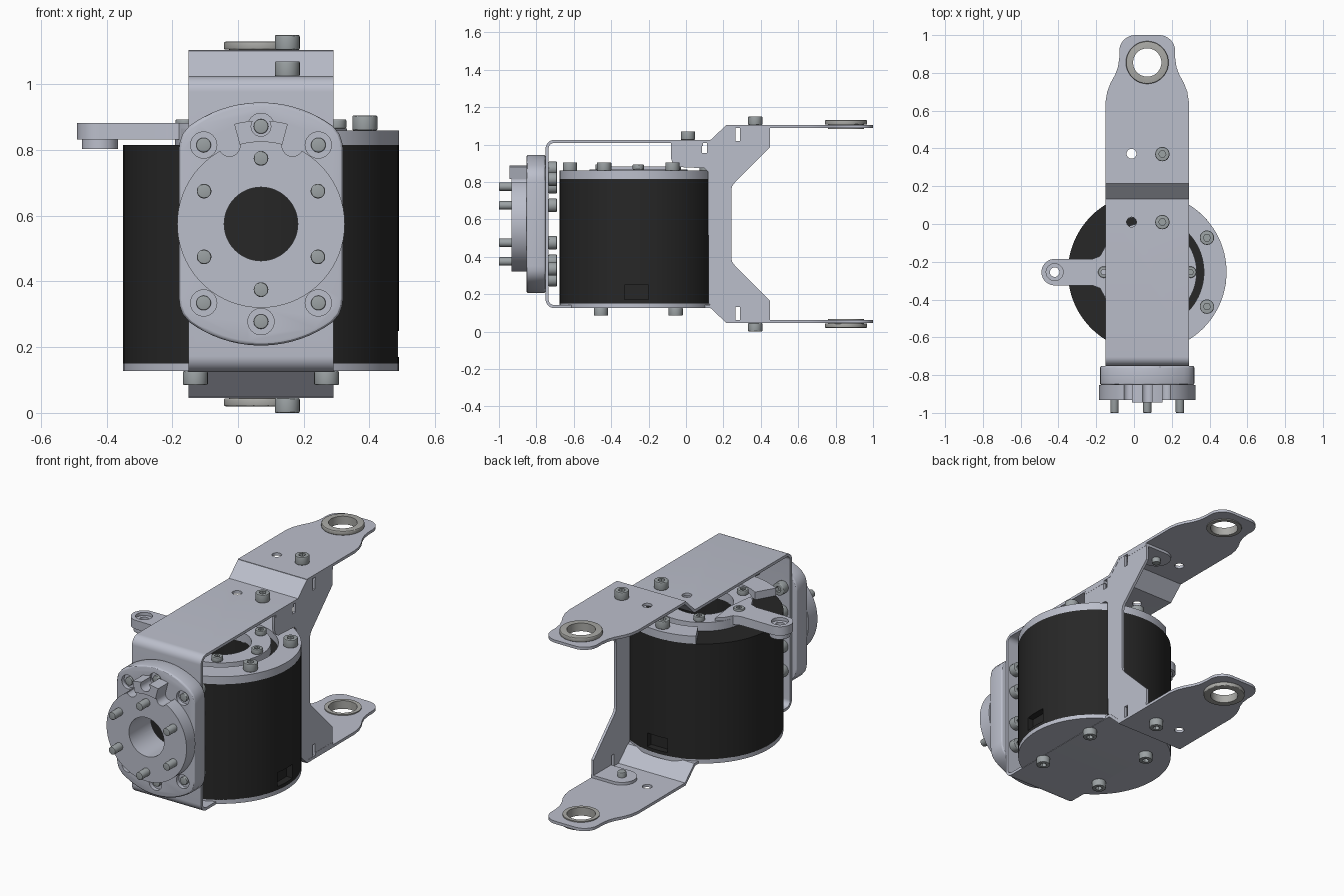
import bpy, bmesh, math
from mathutils import Vector

if "Cube" in bpy.data.objects:
    bpy.data.objects.remove(bpy.data.objects["Cube"])

CX, CY, CZ = 0.07, -0.255, 0.575      # motor axis (x, y) and mid height
paint = {}

def place(a, b, h, axis):
    return {'x': (h, a, b), 'y': (a, h, b), 'z': (a, b, h)}[axis]

def circle(a, b, r, n=64, start=0, end=360):
    full = end - start == 360
    steps = n if full else n + 1
    return [(a + r * math.cos(t), b + r * math.sin(t)) for t in
            (math.radians(start + (end - start) * i / n) for i in range(steps))]

def finish(name, bm, mat='body'):
    bmesh.ops.recalc_face_normals(bm, faces=bm.faces)
    me = bpy.data.meshes.new(name)
    bm.to_mesh(me)
    bm.free()
    ob = bpy.data.objects.new(name, me)
    bpy.context.collection.objects.link(ob)
    paint[name] = mat
    return ob

def prism(name, pts, lo, hi, axis='z', mat='body'):
    bm = bmesh.new()
    low = [bm.verts.new(place(a, b, lo, axis)) for a, b in pts]
    top = [bm.verts.new(place(a, b, hi, axis)) for a, b in pts]
    bm.faces.new(low)
    bm.faces.new(top)
    n = len(pts)
    for i in range(n):
        bm.faces.new((low[i], low[(i + 1) % n], top[(i + 1) % n], top[i]))
    return finish(name, bm, mat)

def bake(ob):
    dg = bpy.context.evaluated_depsgraph_get()
    ob.data = bpy.data.meshes.new_from_object(ob.evaluated_get(dg))
    ob.modifiers.clear()

def cut(ob, pts, lo, hi, axis='z'):
    tool = prism('cutter', pts, lo, hi, axis)
    tool.hide_render = True
    m = ob.modifiers.new('cut', 'BOOLEAN')
    m.operation, m.solver, m.object = 'DIFFERENCE', 'EXACT', tool
    bake(ob)
    bpy.data.objects.remove(tool)

def bevel(ob, width):
    m = ob.modifiers.new('bevel', 'BEVEL')
    m.width, m.segments, m.angle_limit = width, 3, math.radians(60)
    bake(ob)

def box(a0, a1, b0, b1):
    return [(a0, b0), (a1, b0), (a1, b1), (a0, b1)]

def bolt(name, a, b, seat, top, axis='z', r=0.038, shank=0.03):
    """Socket head from seat to top, shank running the other way."""
    s = 1 if top > seat else -1
    head = prism(name, circle(a, b, r, 28), seat, top, axis, 'steel')
    bevel(head, 0.004)
    cut(head, circle(a, b, r * 0.5, 6), top - s * 0.022, top + s * 0.02, axis)
    stem = prism(name + '_shank', circle(a, b, r * 0.62, 20), seat - s * shank, seat + s * 0.005, axis, 'steel')
    bevel(stem, 0.004)

def polar(r, deg, a=CX, b=CY):
    return a + r * math.cos(math.radians(deg)), b + r * math.sin(math.radians(deg))

def flip(z, lower):
    return 2 * CZ - z if lower else z

# Motor can with windows, bottom flange and partial top rim
can = prism('motor_can', circle(CX, CY, 0.42, 96), 0.15, 0.816, mat='black')
cut(can, circle(CX, CY, 0.16), 0.5, 0.9)
cut(can, box(CX + 0.38, CX + 0.5, -0.33, -0.2), 0.17, 0.25)
cut(can, box(0.005, 0.135, CY + 0.38, CY + 0.5), 0.17, 0.25)
prism('motor_bottom_flange', circle(CX, CY, 0.42, 96), 0.127, 0.151)
prism('motor_top_rim', circle(CX, CY, 0.42, 72, -120, 120) + circle(CX, CY, 0.3, 72, 120, -120), 0.816, 0.86)
for i, d in enumerate((-90, -30, 30, 90)):
    bolt(f'rim_bolt_{i}', *polar(0.365, d), 0.86, 0.905)
for i, (sx, sy) in enumerate(((-1, -1), (-1, 1), (1, -1), (1, 1))):
    bolt(f'base_bolt_{i}', CX + sx * 0.2, CY + sy * 0.2, 0.127, 0.085)

# Output hub with side lever
hub = prism('output_hub', circle(CX, CY, 0.262, 80), 0.81, 0.866)
cut(hub, circle(CX, CY, 0.16), 0.7, 1)
for i in range(6):
    bolt(f'hub_bolt_{i}', *polar(0.23, 60 * i), 0.866, 0.893, r=0.03)
lever = prism('side_lever', circle(-0.42, CY, 0.07, 24, 90, 270) +
              [(-0.22, CY - 0.07), (-0.18, CY - 0.085), (-0.155, CY - 0.13), (-0.12, CY - 0.16),
               (-0.1, CY), (-0.12, CY + 0.16), (-0.155, CY + 0.13), (-0.18, CY + 0.085),
               (-0.22, CY + 0.07)], 0.832, 0.883)
spacer = prism('lever_spacer', circle(-0.42, CY, 0.055, 40), 0.803, 0.832)
for part in (lever, spacer):
    cut(part, circle(-0.42, CY, 0.025, 28), 0.7, 1)
cut(lever, circle(-0.42, CY, 0.045, 36), 0.865, 1)

# Bent sheet frame: top strip, front wall, bottom strip and the two steps
half = [(0.22, 1.097), (0.135, 1.017)] + circle(-0.703, 0.977, 0.04, 8, 90, 180)
path = half + [(y, 2 * CZ - z) for y, z in reversed(half)]
bm = bmesh.new()
rows = [(bm.verts.new((-0.15, y, z)), bm.verts.new((0.29, y, z))) for y, z in path]
for p, q in zip(rows, rows[1:]):
    bm.faces.new((p[0], p[1], q[1], q[0]))
frame = finish('sheet_frame', bm)
m = frame.modifiers.new('thick', 'SOLIDIFY')
m.thickness, m.offset, m.use_even_offset = 0.016, 0, True
bake(frame)
cut(frame, circle(CX, CZ, 0.112), -0.8, -0.7, 'y')
cut(frame, circle(-0.013, 0.01, 0.026, 28), 0.95, 1.1)
bolt('frame_bolt', 0.15, 0.01, 1.025, 1.07, shank=0.06)

# Fork arms with bearings, upper and mirrored lower
side = [(0.22, 0.214), (0.22, 0.65), (0.212, 0.7), (0.195, 0.745), (0.17, 0.79), (0.155, 0.83), (0.148, 0.88)]
side += [(u, v) for u, v in circle(0.063, 0.915, 0.085, 10, 0, 90)]
outline = [(CX + u, v) for u, v in side] + [(CX - u, v) for u, v in reversed(side)]
for lower, tag in ((False, 'upper'), (True, 'lower')):
    f = lambda z: flip(z, lower)
    arm = prism(tag + '_fork_arm', outline, f(1.089), f(1.105))
    lo, hi = sorted((f(1.0), f(1.2)))
    cut(arm, circle(CX, 0.855, 0.095), lo, hi)
    cut(arm, circle(-0.013, 0.372, 0.026, 28), lo, hi)
    sleeve = prism(tag + '_bearing_sleeve', circle(CX, 0.855, 0.097), f(1.083), f(1.11), mat='bearing')
    collar = prism(tag + '_bearing_collar', circle(CX, 0.855, 0.113), f(1.106), f(1.13), mat='bearing')
    bevel(collar, 0.005)
    for part in (sleeve, collar):
        cut(part, circle(CX, 0.855, 0.075), lo, hi)
    bolt(tag + '_arm_bolt', 0.15, 0.37, f(1.105), f(1.15), shank=0.06)
    # folded tab of the rear web under each arm
    tab = prism(tag + '_web_tab', circle(0.15, 0.37, 0.08, 20, 90, 270) + [(0.29, 0.29), (0.29, 0.45)],
                f(1.073), f(1.089))
prism('front_web_tab', circle(0.15, 0.01, 0.08, 20, 90, 270) + [(0.29, -0.07), (0.29, 0.09)], 0.993, 1.009)

# Rear web plate joining the two arms on one side
edge = [(0.24, 0.79), (0.247, 0.77)]
low_side = [(0.132, 0.141), (0.217, 0.06), (0.265, 0.06), (0.265, 0.13), (0.288, 0.13), (0.288, 0.06),
            (0.45, 0.06), (0.45, 0.165), (0.26, 0.355), (0.247, 0.372), (0.242, 0.395)]
web = low_side + [(y, 2 * CZ - z) for y, z in reversed(low_side)]
web += [(0.112, 1.009), (0.112, 0.955), (0.085, 0.955), (0.085, 1.009), (-0.08, 1.009), (-0.08, 0.925),
        (-0.07, 0.895), (-0.045, 0.88), (0.1, 0.873), (0.118, 0.855), (0.12, 0.15)]
prism('rear_web', web, 0.274, 0.289, 'x')

# Front mounting plate: large circle clipped to a narrow width
quarter = [(0.25, 0.225), (0.247, 0.25), (0.238, 0.275)] + circle(0, 0, 0.37, 8, 54, 88)
upper = quarter + [(-u, v) for u, v in reversed(quarter)]
plate_pts = [(CX + u, CZ + v) for u, v in upper] + [(CX - u, CZ - v) for u, v in upper]
plate = prism('front_plate', plate_pts, -0.853, -0.751, 'y')
bevel(plate, 0.012)
cut(plate, circle(CX, CZ, 0.112), -1, -0.6, 'y')
for i, d in enumerate((54, 90, 126, 234, 270, 306)):
    a, b = polar(0.297, d, CX, CZ)
    cut(plate, circle(a, b, 0.04, 32), -0.83, -0.9, 'y')
    bolt(f'plate_bolt_{i}', a, b, -0.735, -0.69, 'y', 0.036, shank=0.113)

# Front output disc with two notches, stop block and six studs
disc = prism('front_disc', circle(CX, CZ, 0.255, 96), -0.933, -0.853, 'y')
cut(disc, circle(CX, CZ, 0.112), -1, -0.6, 'y')
for s in (-1, 1):
    cut(disc, circle(CX + s * 0.096, CZ + 0.238, 0.032, 32), -1, -0.853, 'y')
stop = prism('stop_block', circle(CX, CZ, 0.315, 12, 75, 105) + circle(CX, CZ, 0.25, 12, 105, 75), -0.945, -0.852, 'y')
cut(stop, circle(CX, CZ + 0.297, 0.03, 32), -1, -0.8, 'y')
for i in range(6):
    a, b = polar(0.2, 30 + 60 * i, CX, CZ)
    bolt(f'disc_bolt_{i}', a, b, -0.735, -0.69, 'y', 0.036, shank=0.265)

# Colours and smooth shading
colours = {'body': (0.5, 0.52, 0.6, 1), 'black': (0.02, 0.02, 0.02, 1),
           'steel': (0.33, 0.36, 0.37, 1), 'bearing': (0.4, 0.4, 0.38, 1)}
mats = {}
for key, col in colours.items():
    mats[key] = bpy.data.materials.new(key)
    mats[key].diffuse_color = col
for ob in bpy.context.scene.objects:
    ob.data.materials.clear()
    ob.data.materials.append(mats[paint[ob.name]])
    ob.select_set(True)
bpy.context.view_layer.objects.active = can
bpy.ops.object.shade_smooth_by_angle(angle=math.radians(30))

for m in bpy.data.materials:
    if m.users and not m.is_grease_pencil:
        m.use_nodes = True
        m.node_tree.nodes["Principled BSDF"].inputs["Base Color"].default_value = m.diffuse_color
